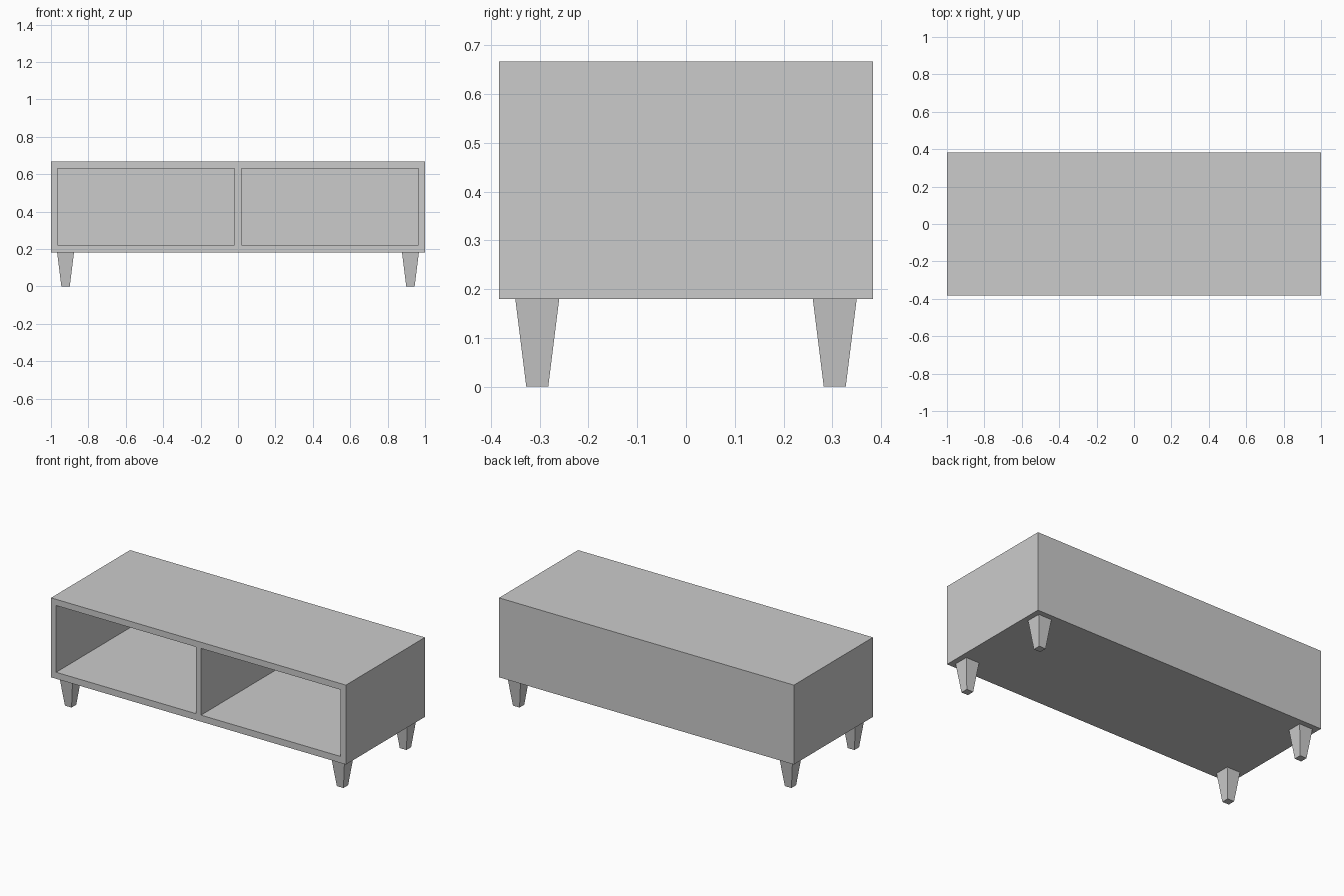
import bpy

if "Cube" in bpy.data.objects:
    bpy.data.objects.remove(bpy.data.objects["Cube"])

def box(name, lo, hi):
    centre = [(a + b) / 2 for a, b in zip(lo, hi)]
    bpy.ops.mesh.primitive_cube_add(size=1, location=centre)
    ob = bpy.context.object
    ob.name = name
    ob.scale = [b - a for a, b in zip(lo, hi)]
    bpy.ops.object.transform_apply(location=True, rotation=False, scale=True)
    return ob

# Cabinet body
W, D, Z0, Z1 = 1.0, 0.383, 0.18, 0.667
body = box("cabinet_body", (-W, -D, Z0), (W, D, Z1))

# Two open compartments hollowed from the front
for side, x0, x1 in (("left", -0.965, -0.0175), ("right", 0.0175, 0.965)):
    cutter = box(side + "_compartment_cutter", (x0, -D - 0.1, 0.22), (x1, D - 0.035, 0.629))
    cutter.hide_render = True
    cutter.hide_set(True)
    cut = body.modifiers.new(side + "_compartment", 'BOOLEAN')
    cut.operation = 'DIFFERENCE'
    cut.solver = 'EXACT'
    cut.object = cutter

# Tapered square legs at the four corners
for yname, sy in (("front", -1), ("back", 1)):
    for xname, sx in (("left", -1), ("right", 1)):
        x, y = sx * 0.922, sy * 0.305
        leg = box(f"{yname}_{xname}_leg", (x - 0.045, y - 0.045, 0), (x + 0.045, y + 0.045, Z0))
        for v in leg.data.vertices:
            if v.co.z < 0.01:
                v.co.x = x + (v.co.x - x) * 0.5
                v.co.y = y + (v.co.y - y) * 0.5
